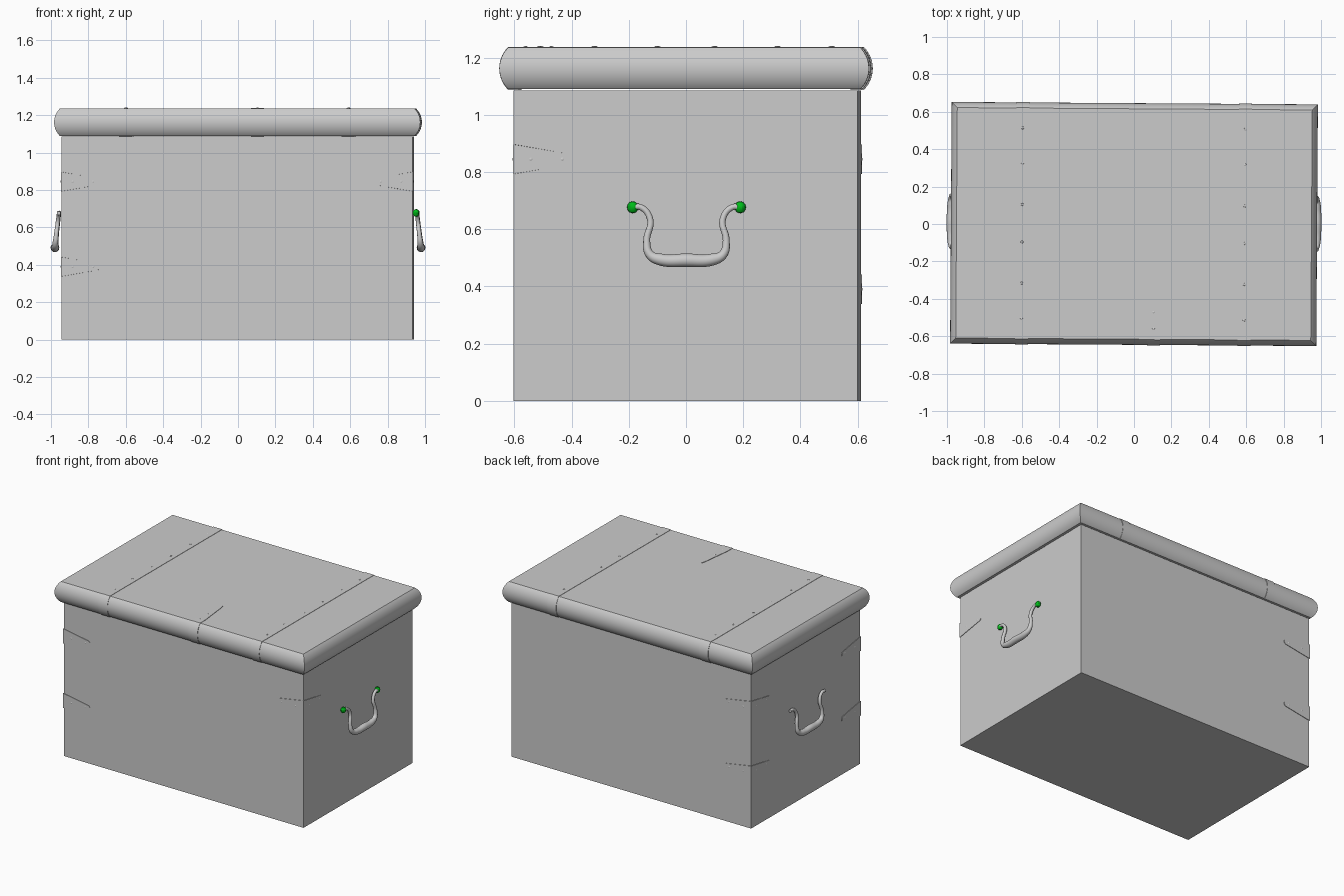
import bpy, bmesh, math
from mathutils import Vector, Matrix

if "Cube" in bpy.data.objects:
    bpy.data.objects.remove(bpy.data.objects["Cube"])

TURN = math.radians(-0.38)            # the whole chest sits slightly turned
BX, BY, BH = 0.9385, 0.6015, 1.085    # body half sizes and height
CY = 0.005                            # body centre in y
LX, LY, LZ, LH, BULGE = 0.979, 0.646, 1.1625, 0.0725, 0.03


def finish(bm, name, smooth=True):
    bmesh.ops.recalc_face_normals(bm, faces=bm.faces)
    me = bpy.data.meshes.new(name)
    bm.to_mesh(me)
    bm.free()
    ob = bpy.data.objects.new(name, me)
    bpy.context.collection.objects.link(ob)
    ob.rotation_euler.z = TURN
    if smooth:
        select(ob)
        bpy.ops.object.shade_smooth_by_angle(angle=math.radians(30))
    return ob


def select(ob):
    bpy.ops.object.select_all(action='DESELECT')
    ob.select_set(True)
    bpy.context.view_layer.objects.active = ob


def loft(name, rings):
    """Bridge equal closed rings and cap both ends."""
    bm = bmesh.new()
    vs = [[bm.verts.new(p) for p in r] for r in rings]
    n = len(vs[0])
    for a, b in zip(vs, vs[1:]):
        for i in range(n):
            bm.faces.new((a[i], a[(i + 1) % n], b[(i + 1) % n], b[i]))
    bm.faces.new(vs[0])
    bm.faces.new(vs[-1])
    return finish(bm, name)


def tape(name, stations, axis, t=0.003):
    """Thin metal strip; each station is (point, outward normal, half width)."""
    a = Vector(axis)
    rings = []
    for p, n, w in stations:
        p, n = Vector(p), Vector(n)
        o, i = p + n * t, p - n * 0.002
        rings.append([o + a * w, o - a * w, i - a * w, i + a * w])
    return loft(name, rings)


def rivets(name, spots):
    bm = bmesh.new()
    for p, n in spots:
        m = (Matrix.Translation(p) @ Vector(n).to_track_quat('Z', 'Y').to_matrix().to_4x4()
             @ Matrix.Diagonal((1, 1, 0.6, 1)))
        bmesh.ops.create_uvsphere(bm, u_segments=8, v_segments=6, radius=0.008, matrix=m)
    return finish(bm, name)


# chest body
bm = bmesh.new()
bmesh.ops.create_cube(bm, size=1, matrix=Matrix.Translation((-0.002, CY, BH / 2))
                      @ Matrix.Diagonal((BX * 2, BY * 2, BH, 1)))
finish(bm, "chest_body", False)

# lid with bulging rim
R = (LH ** 2 + BULGE ** 2) / (2 * BULGE)
A = math.asin(LH / R)
arc = []                               # (inset from widest, z, angle)
for k in range(15):
    ang = -A + 2 * A * k / 14
    arc.append((R * (1 - math.cos(ang)), LZ + R * math.sin(ang), ang))
loft("lid", [[(sx * (LX - d), sy * (LY - d), z) for sx, sy in
              ((-1, -1), (1, -1), (1, 1), (-1, 1))] for d, z, _ in arc])


def rim(x, s, w):
    """Stations of a strip running up the lid rim on side s (-1 front, 1 back)."""
    return [((x, s * (LY - d), z), (0, s * math.cos(g), math.sin(g)), w) for d, z, g in arc]


# straps over the lid, tucked slightly underneath at both ends
UNDER, TOP = LZ - LH, LZ + LH
for name, x in (("left_strap", -0.598), ("right_strap", 0.592)):
    path = [((x, -0.58, UNDER), (0, 0, -1), 0.035)] + rim(x, -1, 0.035)
    path += rim(x, 1, 0.035)[::-1] + [((x, 0.58, UNDER), (0, 0, -1), 0.035)]
    tape(name, path, (1, 0, 0))
    rivets(name + "_rivets", [((x, y, TOP + 0.001), (0, 0, 1))
                              for y in (-0.51, -0.32, -0.1, 0.1, 0.32, 0.51)])

# pointed hasp on the lid front
hx = 0.108
tape("lid_hasp", [((hx, -0.58, UNDER), (0, 0, -1), 0.035)] + rim(hx, -1, 0.035)
     + [((hx, -0.56, TOP), (0, 0, 1), 0.035), ((hx, -0.345, TOP), (0, 0, 1), 0.01),
        ((hx, -0.325, TOP), (0, 0, 1), 0.004)], (1, 0, 0))
rivets("hasp_rivets", [((hx, y, TOP + 0.001), (0, 0, 1)) for y in (-0.56, -0.47)])

# tapered corner brackets wrapping the body edges
for name, sx, sy, z in (("front_left_upper", -1, -1, 0.845), ("front_left_lower", -1, -1, 0.39),
                        ("back_left_upper", -1, 1, 0.845), ("back_left_lower", -1, 1, 0.39),
                        ("front_right_upper", 1, -1, 0.845)):
    ex, ey = sx * BX - 0.002, sy * BY + CY
    nx, ny = (sx, 0, 0), (0, sy, 0)
    tape(name + "_bracket",
         [((ex - sx * 0.207, ey, z), ny, 0.008), ((ex - sx * 0.195, ey, z), ny, 0.018),
          ((ex, ey, z), (sx, sy, 0), 0.052),
          ((ex, ey - sy * 0.195, z), nx, 0.018), ((ex, ey - sy * 0.207, z), nx, 0.008)],
         (0, 0, 1))
    rivets(name + "_rivets", [((ex - sx * d, ey, z), ny) for d in (0.06, 0.17)]
           + [((ex, ey - sy * d, z), nx) for d in (0.06, 0.17)])

# drop handles: (half y, z, x, radius factor), mirrored about the middle
half = [(0.19, 0.676, 0.957, 1.0), (0.16, 0.677, 0.957, 1.0), (0.127, 0.635, 0.962, 1.05),
        (0.139, 0.56, 0.971, 1.15), (0.128, 0.512, 0.976, 1.5), (0.09, 0.494, 0.978, 2.0),
        (0.0, 0.492, 0.979, 2.25)]
pts = half + [(-y, z, x, r) for y, z, x, r in half[-2::-1]]
for name, s in (("left_handle", -1), ("right_handle", 1)):
    cu = bpy.data.curves.new(name, 'CURVE')
    cu.dimensions = '3D'
    cu.bevel_depth, cu.bevel_resolution, cu.resolution_u = 0.0105, 4, 8
    cu.use_fill_caps = True
    sp = cu.splines.new('BEZIER')
    sp.bezier_points.add(len(pts) - 1)
    for bp, (y, z, x, r) in zip(sp.bezier_points, pts):
        bp.co, bp.radius = (s * x, y + 0.008, z), r
        bp.handle_left_type = bp.handle_right_type = 'AUTO'
    ob = bpy.data.objects.new(name, cu)
    bpy.context.collection.objects.link(ob)
    ob.rotation_euler.z = TURN
    select(ob)
    bpy.ops.object.convert(target='MESH')
    bpy.ops.object.shade_smooth_by_angle(angle=math.radians(40))

# green mounting studs, right handle only
green = bpy.data.materials.new("green")
green.diffuse_color = (0.0, 0.5, 0.01, 1)
green.use_nodes = True
green.node_tree.nodes["Principled BSDF"].inputs["Base Color"].default_value = green.diffuse_color
for name, y in (("front_handle_stud", -0.18), ("back_handle_stud", 0.196)):
    bm = bmesh.new()
    bmesh.ops.create_uvsphere(bm, u_segments=10, v_segments=6, radius=0.021,
                              matrix=Matrix.Translation((0.953, y, 0.677))
                              @ Matrix.Diagonal((0.85, 0.95, 1, 1)))
    finish(bm, name).data.materials.append(green)
